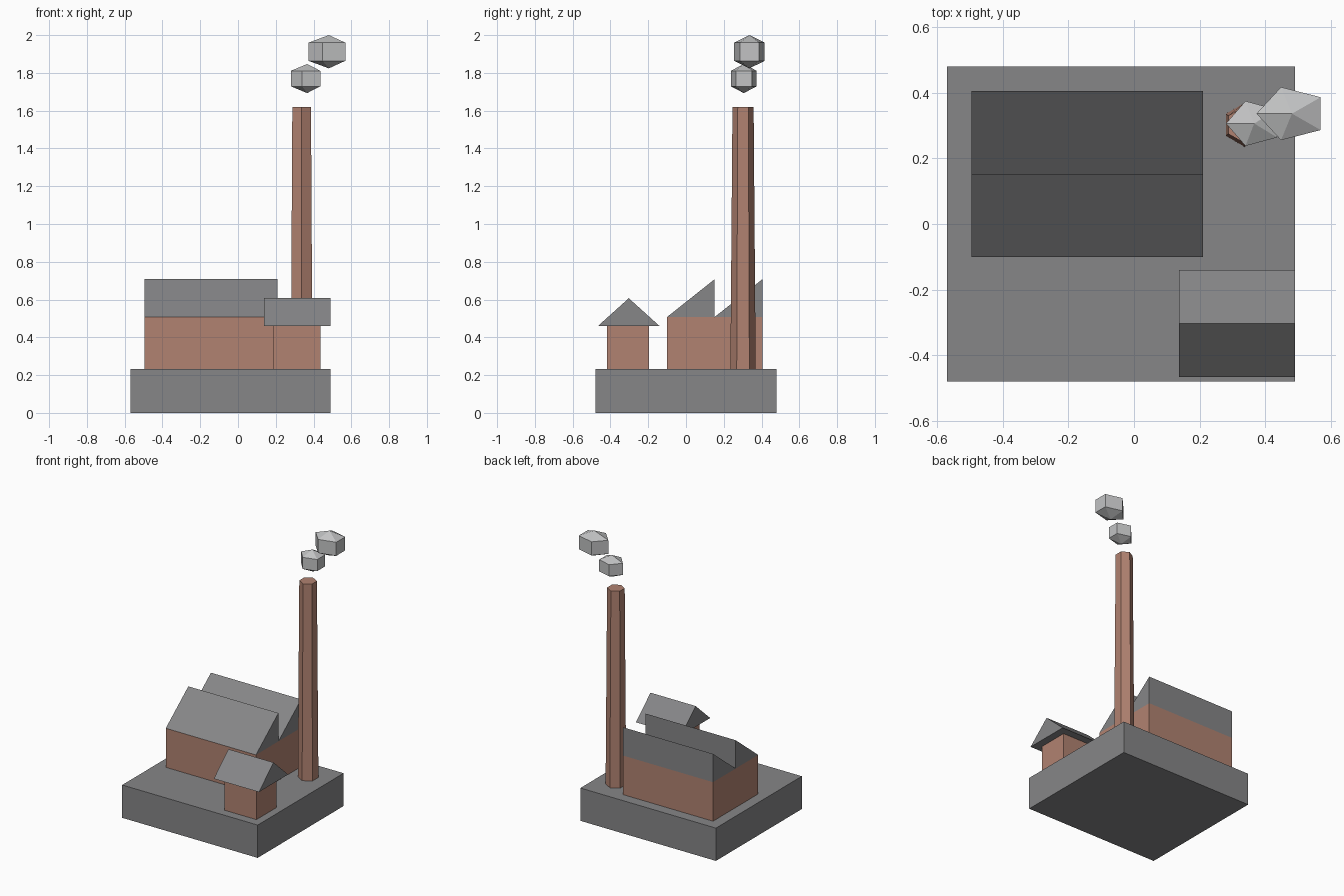
import bpy, bmesh, math

if "Cube" in bpy.data.objects:
    bpy.data.objects.remove(bpy.data.objects["Cube"])


def material(name, rgb):
    m = bpy.data.materials.new(name)
    m.diffuse_color = (*rgb, 1)
    m.use_nodes = True
    m.node_tree.nodes["Principled BSDF"].inputs["Base Color"].default_value = m.diffuse_color
    return m


GREY = material("slate grey", (0.237, 0.237, 0.243))
BRICK = material("brick", (0.44, 0.225, 0.165))
SMOKE = material("smoke grey", (0.54, 0.545, 0.55))


def finish(name, bm, mat):
    bmesh.ops.recalc_face_normals(bm, faces=bm.faces)
    mesh = bpy.data.meshes.new(name)
    bm.to_mesh(mesh)
    bm.free()
    mesh.materials.append(mat)
    obj = bpy.data.objects.new(name, mesh)
    bpy.context.collection.objects.link(obj)
    return obj


def prism(name, profile, x0, x1, mat):
    """Extrude a (y, z) profile along x."""
    bm = bmesh.new()
    face = bm.faces.new([bm.verts.new((x0, y, z)) for y, z in profile])
    ext = bmesh.ops.extrude_face_region(bm, geom=[face])
    verts = [g for g in ext["geom"] if isinstance(g, bmesh.types.BMVert)]
    bmesh.ops.translate(bm, vec=(x1 - x0, 0, 0), verts=verts)
    return finish(name, bm, mat)


def box(name, x0, x1, y0, y1, z0, z1, mat):
    return prism(name, [(y0, z0), (y1, z0), (y1, z1), (y0, z1)], x0, x1, mat)


def ring(bm, n, centre, rx, ry, start):
    cx, cy, cz = centre
    angles = [start + math.tau * i / n for i in range(n)]
    return [bm.verts.new((cx + rx * math.cos(a), cy + ry * math.sin(a), cz))
            for a in angles]


def bridge(bm, low, high):
    n = len(low)
    for i in range(n):
        j = (i + 1) % n
        bm.faces.new((low[i], low[j], high[j], high[i]))


def smoke_puff(name, centre, rx, ry, rz, band):
    """Five-sided faceted puff: two rings and two poles."""
    x, y, z = centre
    bm = bmesh.new()
    low = ring(bm, 5, (x, y, z - band), rx, ry, math.pi)
    high = ring(bm, 5, (x, y, z + band), rx, ry, math.pi)
    bridge(bm, low, high)
    for loop, dz in ((low, -rz), (high, rz)):
        pole = bm.verts.new((x, y, z + dz))
        for i in range(5):
            bm.faces.new((loop[i], loop[(i + 1) % 5], pole))
    return finish(name, bm, SMOKE)


# Ground slab
GROUND = 0.232
box("base_slab", -0.57, 0.49, -0.48, 0.48, 0, GROUND, GREY)

# Main hall with two sawtooth roofs
HALL_X = (-0.495, 0.21)
box("hall_walls", *HALL_X, -0.10, 0.405, GROUND, 0.508, BRICK)
for i, (y0, y1) in enumerate(((-0.10, 0.152), (0.152, 0.405))):
    prism(f"sawtooth_roof_{i + 1}", [(y0, 0.508), (y1, 0.508), (y1, 0.708)],
          *HALL_X, GREY)

# Small hut with an overhanging gable roof
box("hut_walls", 0.185, 0.436, -0.417, -0.195, GROUND, 0.46, BRICK)
prism("hut_roof", [(-0.466, 0.46), (-0.14, 0.46), (-0.303, 0.607)],
      0.137, 0.49, GREY)

# Tapered hexagonal chimney
bm = bmesh.new()
bottom = ring(bm, 6, (0.337, 0.302, GROUND), 0.066, 0.067, math.pi / 2)
top = ring(bm, 6, (0.337, 0.302, 1.62), 0.057, 0.056, math.pi / 2)
bridge(bm, bottom, top)
bm.faces.new(bottom)
bm.faces.new(top)
finish("chimney", bm, BRICK)

# Smoke puffs drifting to the right
smoke_puff("smoke_puff_small", (0.366, 0.306, 1.77), 0.086, 0.072, 0.077, 0.041)
smoke_puff("smoke_puff_large", (0.481, 0.336, 1.912), 0.108, 0.085, 0.088, 0.048)
